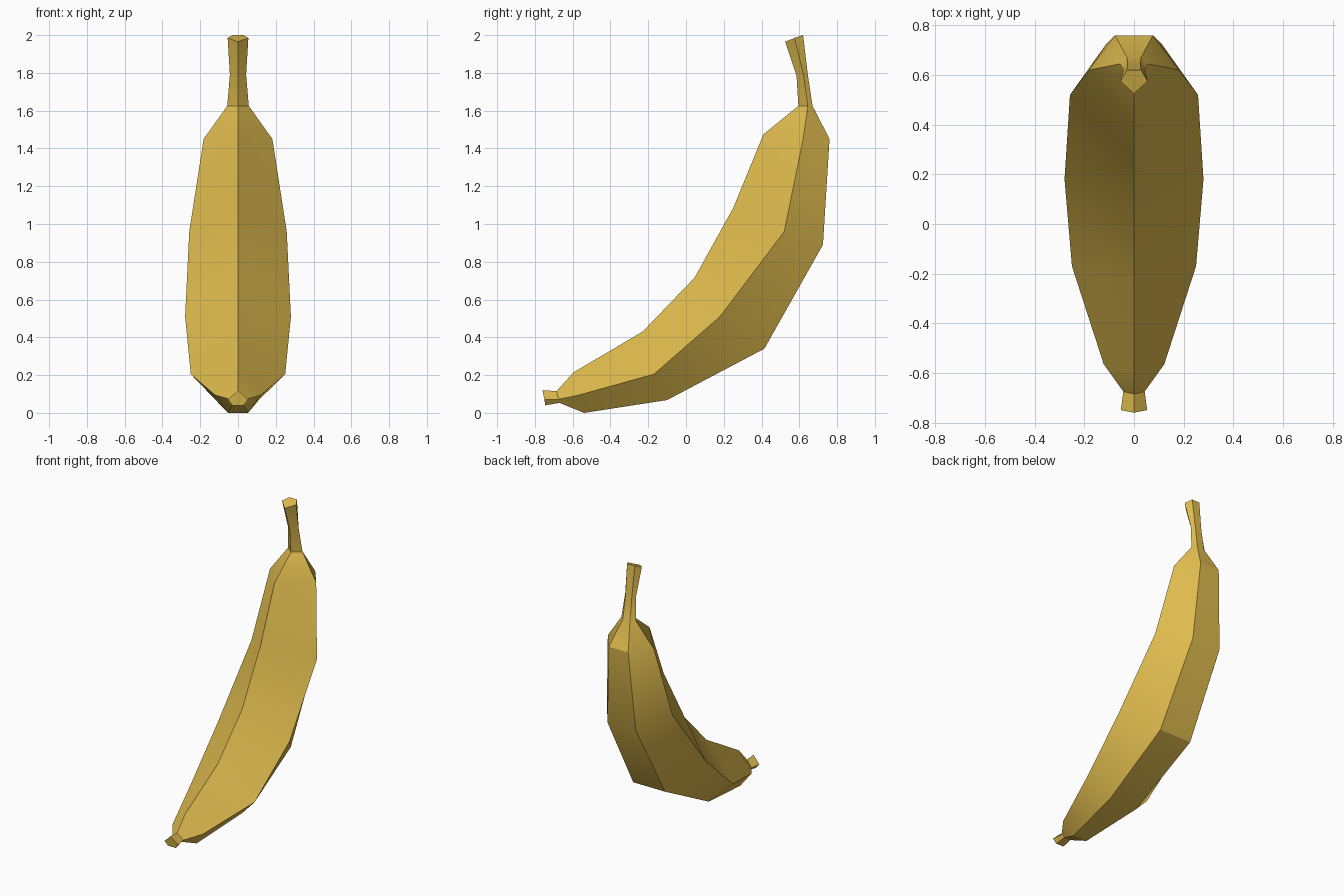
import bpy, bmesh, math

if "Cube" in bpy.data.objects:
    bpy.data.objects.remove(bpy.data.objects["Cube"])

# Banana yellow, one colour for the whole fruit
yellow = bpy.data.materials.new("banana yellow")
yellow.diffuse_color = (0.74, 0.50, 0.076, 1)
yellow.use_nodes = True
yellow.node_tree.nodes["Principled BSDF"].inputs["Base Color"].default_value = yellow.diffuse_color

# Five-sided rings from blossom tip to stem end:
# inner ridge (y, z), side ridge (y, z), outer ridge (y, z), side half-width, outer half-width
rings = [
    ((-0.76, 0.12), (-0.75, 0.07), (-0.745, 0.04), 0.053, 0.03),
    ((-0.685, 0.115), (-0.675, 0.072), (-0.67, 0.053), 0.043, 0.025),
    ((-0.595, 0.215), (-0.565, 0.095), (-0.54, 0.0), 0.122, 0.053),
    ((-0.23, 0.43), (-0.17, 0.205), (-0.10, 0.068), 0.25, 0.11),
    ((0.045, 0.715), (0.18, 0.51), (0.415, 0.34), 0.28, 0.125),
    ((0.25, 1.085), (0.52, 0.96), (0.725, 0.89), 0.258, 0.112),
    ((0.41, 1.475), (0.62, 1.45), (0.76, 1.45), 0.182, 0.076),
    ((0.595, 1.625), (0.645, 1.625), (0.67, 1.625), 0.057, 0.028),
    ((0.585, 1.785), (0.622, 1.79), (0.645, 1.79), 0.043, 0.025),
    ((0.525, 1.965), (0.575, 1.985), (0.62, 2.0), 0.055, 0.03),
]

# Skin: bridge successive rings, then cap both ends
bm = bmesh.new()
loops = []
for inner, side, outer, ws, wo in rings:
    points = [(0, *inner), (ws, *side), (wo, *outer), (-wo, *outer), (-ws, *side)]
    loops.append([bm.verts.new(p) for p in points])
for a, b in zip(loops, loops[1:]):
    for i in range(5):
        j = (i + 1) % 5
        bm.faces.new((a[i], a[j], b[j], b[i]))
bm.faces.new(loops[0])
bm.faces.new(loops[-1])
bmesh.ops.recalc_face_normals(bm, faces=bm.faces)

mesh = bpy.data.meshes.new("banana")
bm.to_mesh(mesh)
bm.free()
mesh.materials.append(yellow)
banana = bpy.data.objects.new("banana", mesh)
bpy.context.collection.objects.link(banana)

# Smooth along the length, crisp ridges
bpy.context.view_layer.objects.active = banana
banana.select_set(True)
bpy.ops.object.shade_smooth_by_angle(angle=math.radians(30))
